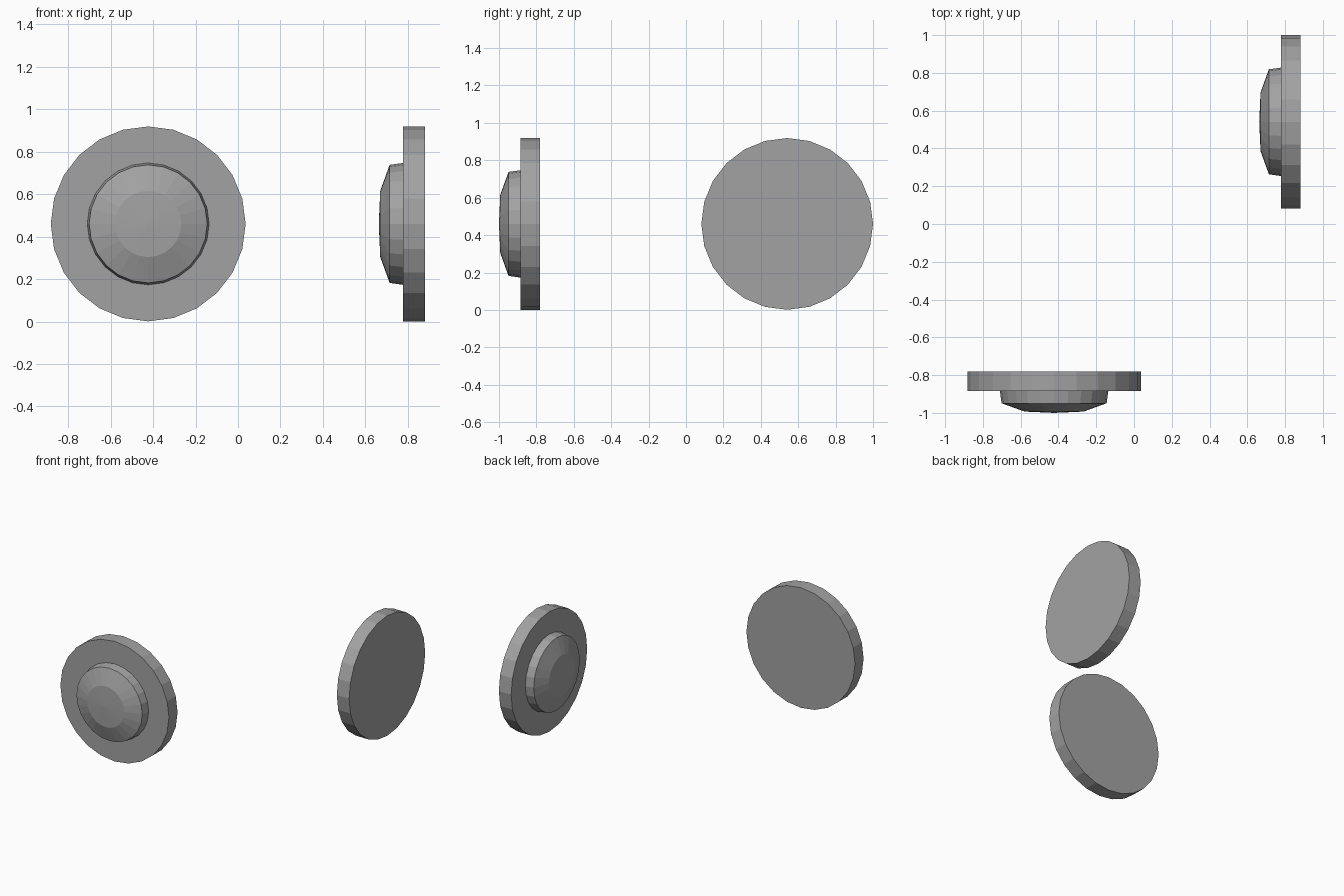
import bpy, bmesh
from math import sin, cos, pi
from mathutils import Matrix, Vector

if "Cube" in bpy.data.objects:
    bpy.data.objects.remove(bpy.data.objects["Cube"])

SIDES = 24

# dark grey metal
grey = bpy.data.materials.new("dark_grey")
grey.diffuse_color = (0.365, 0.365, 0.365, 1)
grey.use_nodes = True
grey.node_tree.nodes["Principled BSDF"].inputs["Base Color"].default_value = grey.diffuse_color


def lathe(name, profile, matrix):
    """Closed flat-faced solid turned about local z from (radius, height) points;
    a radius of 0 makes a pole."""
    bm = bmesh.new()
    rings = []
    for r, h in profile:
        if r == 0:
            rings.append([bm.verts.new((0, 0, h))] * SIDES)
        else:
            rings.append([bm.verts.new((r * cos(2 * pi * i / SIDES),
                                        r * sin(2 * pi * i / SIDES), h))
                          for i in range(SIDES)])
    for a, b in zip(rings, rings[1:]):
        for i in range(SIDES):
            j = (i + 1) % SIDES
            corners = list(dict.fromkeys((a[i], a[j], b[j], b[i])))
            bm.faces.new(corners)
    # flat caps on open ends
    for ring in (rings[0], rings[-1]):
        if len(set(ring)) > 1:
            bm.faces.new(ring)
    bmesh.ops.recalc_face_normals(bm, faces=bm.faces)
    mesh = bpy.data.meshes.new(name)
    bm.to_mesh(mesh)
    bm.free()
    mesh.materials.append(grey)
    obj = bpy.data.objects.new(name, mesh)
    bpy.context.collection.objects.link(obj)
    obj.matrix_world = matrix
    return obj


# round back plate and raised shallow dome, heights measured from the back face
plate = [(0.459, 0.0), (0.459, 0.104)]
dome = [(0.287, 0.104), (0.278, 0.168), (0.156, 0.212), (0, 0.219)]


def knob(label, back_centre, turn):
    matrix = Matrix.Translation(Vector(back_centre)) @ turn
    lathe(label + "_plate", plate, matrix)
    lathe(label + "_dome", dome, matrix)


# one knob facing the front, one facing left
knob("front_knob", (-0.423, -0.781, 0.46), Matrix.Rotation(pi / 2, 4, 'X'))
knob("side_knob", (0.882, 0.541, 0.46), Matrix.Rotation(-pi / 2, 4, 'Y'))
